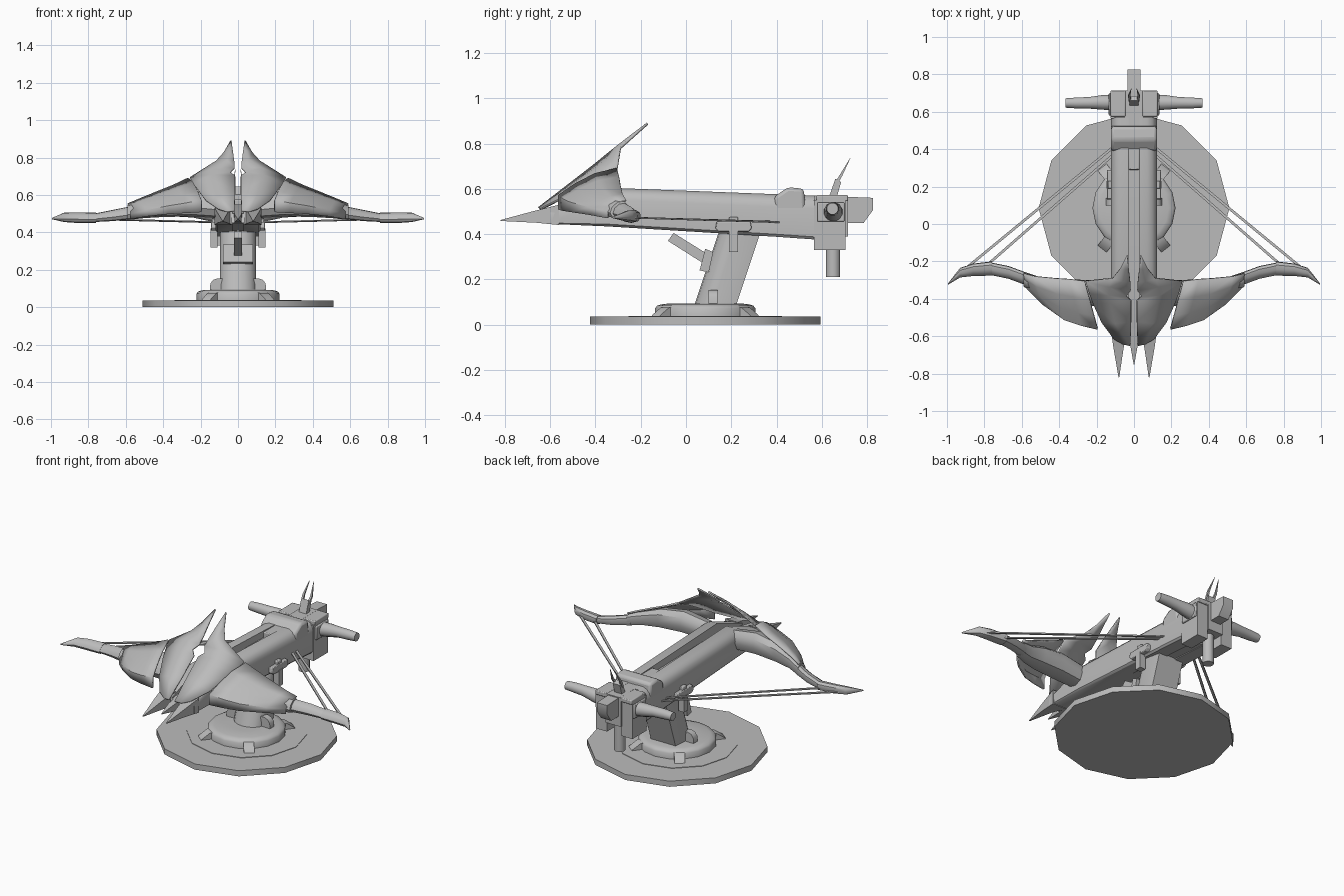
import bpy, bmesh, math
from mathutils import Vector

cube = bpy.data.objects.get("Cube")
if cube:
    bpy.data.objects.remove(cube, do_unlink=True)

grey = bpy.data.materials.new("plain grey")
grey.use_nodes = True
colour = (0.5, 0.5, 0.5, 1)
grey.diffuse_color = colour
grey.node_tree.nodes["Principled BSDF"].inputs["Base Color"].default_value = colour
made = []


def finish(name, bm, mirror=False, bevel=0, shell=0):
    bmesh.ops.recalc_face_normals(bm, faces=bm.faces)
    mesh = bpy.data.meshes.new(name)
    bm.to_mesh(mesh)
    bm.free()
    mesh.materials.append(grey)
    obj = bpy.data.objects.new(name, mesh)
    bpy.context.collection.objects.link(obj)
    if bevel:
        mod = obj.modifiers.new("bevel", "BEVEL")
        mod.width = bevel
        mod.segments = 2
    if shell:
        mod = obj.modifiers.new("thickness", "SOLIDIFY")
        mod.thickness = shell
        mod.offset = 0
    if mirror:
        obj.modifiers.new("mirror", "MIRROR")
    made.append(obj)


def loft(name, rings, mirror=False, bevel=0):
    """Skin a closed solid through rings with equal point counts."""
    bm = bmesh.new()
    rows = [[bm.verts.new(p) for p in ring] for ring in rings]
    n = len(rows[0])
    for a, b in zip(rows, rows[1:]):
        for i in range(n):
            j = (i + 1) % n
            bm.faces.new((a[i], a[j], b[j], b[i]))
    bm.faces.new(rows[0])
    bm.faces.new(rows[-1])
    finish(name, bm, mirror, bevel)


def sheet(name, rows):
    """Mirrored thin plate through open rows of points."""
    bm = bmesh.new()
    grid = [[bm.verts.new(p) for p in row] for row in rows]
    for a, b in zip(grid, grid[1:]):
        for i in range(len(a) - 1):
            bm.faces.new((a[i], a[i + 1], b[i + 1], b[i]))
    finish(name, bm, True, shell=0.01)


def side_profile(name, points, x0, x1, mirror=False, bevel=0):
    """Extrude a (y, z) outline across x."""
    loft(name, [[(x, y, z) for y, z in points] for x in (x0, x1)], mirror, bevel)


def box(name, x, y, z, mirror=False, bevel=0):
    outline = [(y[0], z[0]), (y[1], z[0]), (y[1], z[1]), (y[0], z[1])]
    side_profile(name, outline, x[0], x[1], mirror, bevel)


def tube(name, path, radii, sides=12, mirror=False, wide=1):
    """Tapered tube along a path; wide stretches it sideways."""
    path = [Vector(p) for p in path]
    rings = []
    for i, p in enumerate(path):
        t = (path[min(i + 1, len(path) - 1)] - path[max(i - 1, 0)]).normalized()
        ref = Vector((0, 0, 1)) if abs(t.z) < 0.8 else Vector((1, 0, 0))
        u = t.cross(ref).normalized()
        v = t.cross(u)
        angles = [math.tau * (k + 0.5) / sides for k in range(sides)]
        rings.append([p + radii[i] * (wide * math.cos(a) * u + math.sin(a) * v) for a in angles])
    loft(name, rings, mirror)


def lathe(name, profile, cy, sides=12):
    """Revolve (radius, z) steps around a vertical axis at y = cy."""
    angles = [math.tau * k / sides for k in range(sides)]
    loft(name, [[(r * math.cos(a), cy + r * math.sin(a), z) for a in angles]
                for r, z in profile])


# Ground disc, its raised inner plate, and the turntable
base_y = 0.085
lathe("ground_disc", [(0.51, 0), (0.51, 0.035)], base_y)
lathe("inner_plate", [(0.34, 0.02), (0.34, 0.038)], base_y)
lathe("turntable", [(0.222, 0.03), (0.222, 0.072), (0.212, 0.084), (0.185, 0.092), (0.1, 0.094)], base_y, 16)

# Wedge feet on the four diagonals, and rounded lugs at the sides
for number, degrees in enumerate((52, 128, 232, 308)):
    a = math.radians(degrees)
    out = Vector((math.cos(a), math.sin(a), 0))
    across = Vector((-out.y, out.x, 0)) * 0.03
    centre = Vector((0, base_y, 0))
    outline = [(0.19, 0.03), (0.28, 0.03), (0.275, 0.042), (0.225, 0.076), (0.19, 0.08)]
    loft(f"turntable_foot_{number + 1}",
         [[centre + out * r + Vector((0, 0, z)) + s * across for r, z in outline] for s in (-1, 1)])
lug = [(0.07, 0.085), (0.07, 0.152), (0.11, 0.154), (0.134, 0.145), (0.148, 0.125), (0.15, 0.085)]
loft("turntable_lug", [[(x, y, z) for x, z in lug] for y in (0.1, 0.14)], True)

# Leaning neck: rounded front, flat back
rings = []
for y, z in ((0.035, 0.08), (0.155, 0.44)):
    arc = [math.pi * (1 + k / 8) for k in range(9)]
    ring = [(0.097 * math.cos(a), y + 0.08 + 0.08 * math.sin(a), z) for a in arc]
    rings.append(ring + [(0.085, y + 0.185, z), (-0.085, y + 0.185, z)])
loft("neck", rings)
side_profile("neck_plate", [(0.06, 0.24), (0.1, 0.23), (0.12, 0.32), (0.085, 0.335)], -0.08, 0.08)
side_profile("neck_lever", [(-0.08, 0.37), (-0.055, 0.405), (0.09, 0.315), (0.07, 0.275)], -0.022, 0.022)

# Yoke gripping the stock
side_profile("yoke_pad", [(0.13, 0.425), (0.145, 0.41), (0.275, 0.41), (0.29, 0.425), (0.285, 0.455), (0.135, 0.455)],
             0.09, 0.145, True, 0.004)
box("yoke_strap", (0.11, 0.148), (0.19, 0.23), (0.32, 0.42), True)
box("yoke_pin", (0.1, 0.14), (0.19, 0.23), (0.45, 0.475), True, 0.005)

# Stock: two rails with rounded outer shoulders and a sunken channel between
rings = []
for y, low, top in ((-0.6, 0.445, 0.51), (-0.35, 0.434, 0.605), (0.4, 0.388, 0.576), (0.57, 0.376, 0.57)):
    tall = top - low
    rings.append([(x, y, low + tall * v) for x, v in
                  [(0.03, 0), (0.11, 0), (0.12, 0.06), (0.122, 0.7), (0.114, 0.85), (0.097, 0.95), (0.07, 1), (0.03, 1)]])
loft("stock_rail", rings, True)
side_profile("stock_channel", [(-0.62, 0.45), (-0.6, 0.5), (-0.35, 0.55), (0.55, 0.535),
                               (0.57, 0.38), (0.3, 0.4)], -0.035, 0.035)
box("bolt_slider", (-0.03, 0.03), (0.29, 0.47), (0.52, 0.575), False, 0.005)


def spike(name, stations, mirror):
    """Tapered prong; stations hold y, x range and z range."""
    loft(name, [[(x0, y, z0), (x1, y, z0), (x1, y, z1), (x0, y, z1)]
                for y, x0, x1, z0, z1 in stations], mirror)


# Front spikes
spike("front_spike", [(-0.56, 0.035, 0.125, 0.44, 0.53), (-0.66, 0.055, 0.11, 0.45, 0.505),
                      (-0.82, 0.079, 0.083, 0.458, 0.462)], True)
spike("channel_spike", [(-0.56, -0.022, 0.022, 0.45, 0.51), (-0.66, -0.018, 0.018, 0.455, 0.495),
                        (-0.75, -0.002, 0.002, 0.468, 0.472)], False)

# Saddle over the rear of the stock
side_profile("saddle", [(0.39, 0.5), (0.39, 0.565), (0.45, 0.607), (0.52, 0.6), (0.53, 0.5)],
             -0.122, 0.122, False, 0.015)

# Rear housing, tail and post
box("rear_block", (-0.052, 0.052), (0.5, 0.715), (0.39, 0.57))
box("housing_plate", (0.05, 0.125), (0.565, 0.705), (0.33, 0.55), True)
box("housing_cap", (0.045, 0.125), (0.575, 0.715), (0.545, 0.572), True, 0.005)
side_profile("tail", [(0.7, 0.565), (0.825, 0.56), (0.825, 0.505), (0.785, 0.45), (0.7, 0.45)], -0.035, 0.035)
tube("rear_post", [(0, 0.65, 0.21), (0, 0.65, 0.42)], [0.032, 0.032])

# Curved grips
tube("grip", [(0.11, 0.65, 0.495), (0.17, 0.65, 0.503), (0.24, 0.648, 0.51), (0.31, 0.647, 0.512), (0.365, 0.647, 0.512)],
     [0.043, 0.04, 0.032, 0.03, 0.026], mirror=True)
box("grip_flange", (0.12, 0.135), (0.58, 0.7), (0.455, 0.54), True, 0.005)

# Forked sight
side_profile("sight_base", [(0.63, 0.56), (0.665, 0.56), (0.685, 0.63), (0.66, 0.645)], -0.025, 0.025)
tube("sight_prong", [(0.02, 0.655, 0.61), (0.026, 0.685, 0.66), (0.014, 0.725, 0.735)],
     [0.01, 0.008, 0.001], 4, True)

# Bow limbs: rounded beams, their cross-section given as depth and height fractions
section = [(0, 0.35), (0.12, 0.7), (0.42, 0.95), (0.75, 1), (0.96, 0.8), (1, 0.45), (0.85, 0.12), (0.5, 0), (0.15, 0.08)]


def limb(name, stations):
    """Stations hold x, front y, back y, bottom z and top z."""
    loft(name, [[(x, f + (b - f) * u, low + (top - low) * v) for u, v in section]
                for x, f, b, low, top in stations], True)


limb("limb_beam", [(0.09, -0.43, -0.31, 0.475, 0.6), (0.25, -0.44, -0.3, 0.485, 0.625),
                   (0.4, -0.42, -0.292, 0.482, 0.605), (0.5, -0.385, -0.285, 0.476, 0.57),
                   (0.59, -0.335, -0.255, 0.466, 0.545)])
limb("limb_neck", [(0.57, -0.33, -0.262, 0.47, 0.54), (0.67, -0.293, -0.225, 0.46, 0.52),
                   (0.77, -0.272, -0.205, 0.455, 0.5)])
limb("limb_tip", [(0.76, -0.276, -0.2, 0.45, 0.505), (0.86, -0.278, -0.212, 0.45, 0.507),
                  (0.93, -0.286, -0.235, 0.455, 0.505), (0.995, -0.325, -0.318, 0.47, 0.477)])

# Swept plates over the limbs: upright front lip rising to the rear edge
lip = [(0, 0), (0, 0.35), (0.28, 0.62), (0.62, 0.87), (1, 1)]
sheet("limb_plate", [[(x + skew * u, f + (b - f) * u, low + (top - low) * v) for u, v in lip]
                     for x, skew, f, b, low, top in
                     [(0.195, 0.07, -0.56, -0.305, 0.508, 0.688), (0.28, 0.065, -0.54, -0.295, 0.503, 0.65),
                      (0.37, 0.055, -0.51, -0.29, 0.498, 0.618), (0.49, 0.04, -0.425, -0.28, 0.485, 0.575),
                      (0.57, 0.02, -0.345, -0.265, 0.47, 0.55)]])

# Winged shield halves, notched at the middle
sheet("shield_wing", [
    [(0.02, -0.65, 0.515), (0.06, -0.64, 0.51), (0.105, -0.615, 0.525)],
    [(0.015, -0.52, 0.615), (0.1, -0.53, 0.595), (0.172, -0.525, 0.57)],
    [(0.015, -0.41, 0.7), (0.125, -0.42, 0.675), (0.217, -0.425, 0.63)],
    [(0.042, -0.385, 0.72), (0.135, -0.38, 0.705), (0.237, -0.37, 0.66)],
    [(0.018, -0.355, 0.745), (0.13, -0.335, 0.74), (0.257, -0.305, 0.69)],
    [(0.02, -0.31, 0.78), (0.06, -0.305, 0.785), (0.115, -0.29, 0.78)],
    [(0.028, -0.24, 0.835), (0.045, -0.24, 0.835), (0.075, -0.24, 0.825)],
    [(0.035, -0.17, 0.888), (0.037, -0.17, 0.888), (0.039, -0.17, 0.887)]])

# Bow strings
for name, start, end in (("inner_string", (0.78, -0.215, 0.472), (0.1, 0.38, 0.455)),
                         ("outer_string", (0.89, -0.23, 0.472), (0.1, 0.42, 0.452))):
    tube(name, [start, end], [0.005, 0.005], 4, True, 2)

# Smooth shading with sharp edges kept
bpy.ops.object.select_all(action="DESELECT")
for obj in made:
    obj.select_set(True)
bpy.context.view_layer.objects.active = made[0]
bpy.ops.object.shade_smooth_by_angle(angle=math.radians(40))
